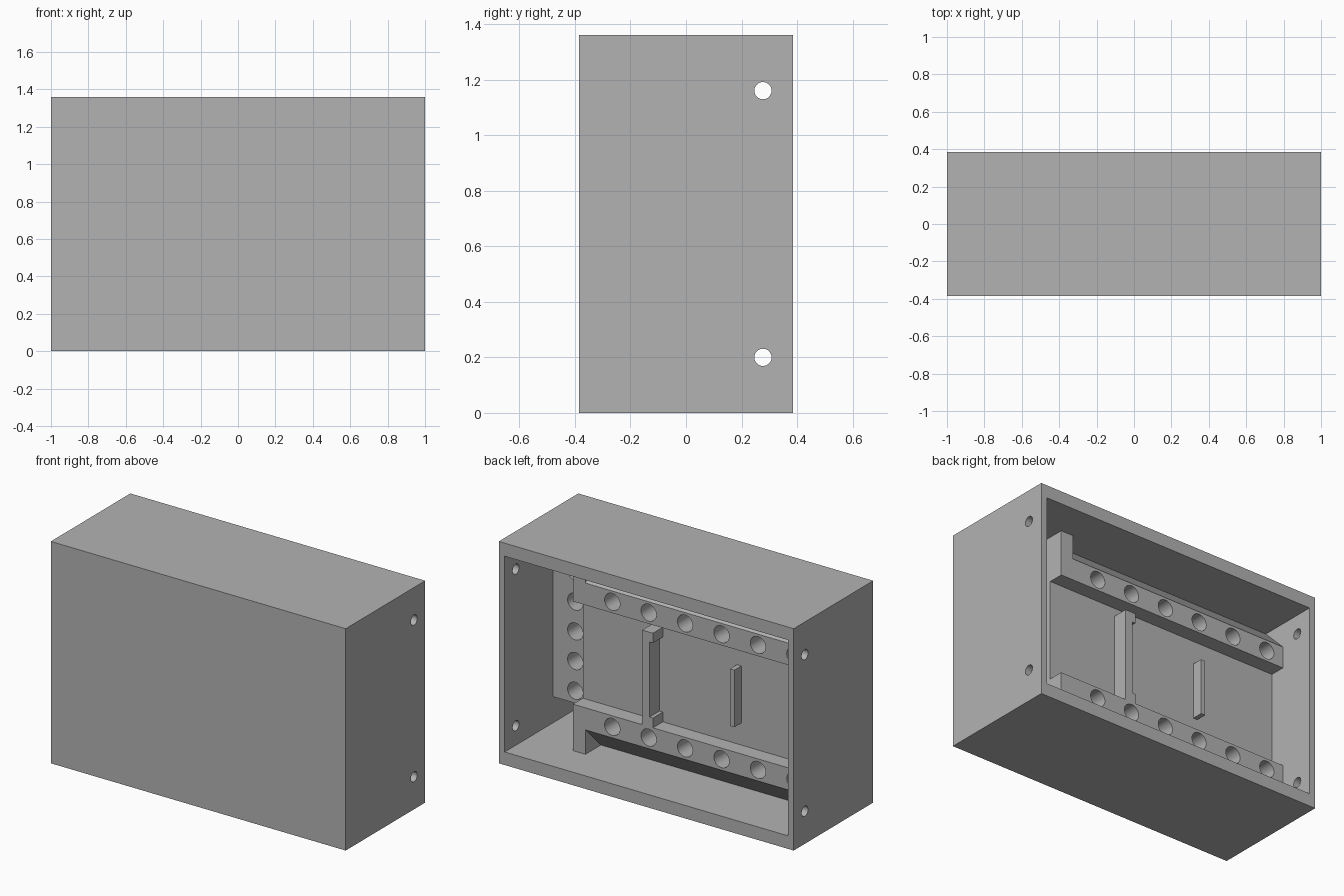
import bpy, bmesh, math
from mathutils import Matrix, Vector

if "Cube" in bpy.data.objects:
    bpy.data.objects.remove(bpy.data.objects["Cube"], do_unlink=True)

grey = bpy.data.materials.new("plain_grey")
grey.use_nodes = True
colour = (0.45, 0.45, 0.45, 1)
grey.diffuse_color = colour
grey.node_tree.nodes["Principled BSDF"].inputs["Base Color"].default_value = colour


def finish(name, bm):
    bmesh.ops.recalc_face_normals(bm, faces=bm.faces)
    mesh = bpy.data.meshes.new(name)
    bm.to_mesh(mesh)
    bm.free()
    mesh.materials.append(grey)
    obj = bpy.data.objects.new(name, mesh)
    bpy.context.collection.objects.link(obj)
    return obj


def box(name, x, y, z):
    bm = bmesh.new()
    size = Matrix.Diagonal((x[1] - x[0], y[1] - y[0], z[1] - z[0], 1))
    centre = Vector((sum(x), sum(y), sum(z))) / 2
    bmesh.ops.create_cube(bm, size=1, matrix=Matrix.Translation(centre) @ size)
    return finish(name, bm)


def prism(name, outline, axis, start, end):
    """Extrude a flat outline along x (outline in y, z) or y (outline in x, z)."""
    bm = bmesh.new()
    place = (lambda a, b: (start, a, b)) if axis == "x" else (lambda a, b: (a, start, b))
    face = bm.faces.new([bm.verts.new(place(a, b)) for a, b in outline])
    moved = bmesh.ops.extrude_face_region(bm, geom=[face])["geom"]
    step = (end - start, 0, 0) if axis == "x" else (0, end - start, 0)
    bmesh.ops.translate(bm, vec=step, verts=[v for v in moved if isinstance(v, bmesh.types.BMVert)])
    return finish(name, bm)


def rods(name, centres, radius, length, axis):
    bm = bmesh.new()
    turn = Matrix.Rotation(math.pi / 2, 4, "Y" if axis == "x" else "X")
    for c in centres:
        bmesh.ops.create_cone(bm, cap_ends=True, segments=32, radius1=radius, radius2=radius,
                              depth=length, matrix=Matrix.Translation(c) @ turn)
    return finish(name, bm)


def cut(obj, cutter):
    mod = obj.modifiers.new("cut", "BOOLEAN")
    mod.operation, mod.solver, mod.object = "DIFFERENCE", "EXACT", cutter
    bpy.ops.object.select_all(action="DESELECT")
    bpy.context.view_layer.objects.active = obj
    obj.select_set(True)
    bpy.ops.object.modifier_apply(modifier=mod.name)
    bpy.data.objects.remove(cutter, do_unlink=True)
    bpy.ops.object.shade_smooth_by_angle(angle=math.radians(30))


HEIGHT, MID = 1.36, 0.68
FRONT, PANEL, RAIL = -0.345, 0.057, 0.153   # depth of the inner surfaces

# Outer case, open at the back, with two screw holes in each side wall
case = box("case", (-1, 1), (-0.385, 0.385), (0, HEIGHT))
cut(case, box("cavity", (-0.96, 0.96), (FRONT, 0.5), (0.08, HEIGHT - 0.08)))
cut(case, rods("side_holes", [(0, 0.277, MID + s * 0.48) for s in (-1, 1)], 0.031, 2.4, "x"))

# Inner holder: recessed panel between two rails with sloped outer sides
lower = [(FRONT, 0.08), (0.003, 0.08), (RAIL, 0.23), (RAIL, 0.365), (PANEL, 0.365)]
upper = [(y, HEIGHT - z) for y, z in reversed(lower)]
holder = prism("holder", lower + upper, "x", -0.96, 0.66)
cut(holder, rods("rail_holes", [(0.393 - i * 0.247, RAIL, MID + s * 0.383)
                                for i in range(6) for s in (-1, 1)], 0.052, 0.4, "y"))

# End legs joining the rails to the floor and ceiling
for name, z in (("lower_leg", (0.08, 0.23)), ("upper_leg", (1.13, 1.28))):
    box(name, (0.575, 0.66), (0.0, RAIL), z)

# Deeper side strip with a column of holes
strip = box("side_strip", (0.66, 0.96), (FRONT, -0.084), (0.24, HEIGHT - 0.24))
cut(strip, rods("strip_holes", [(0.81, -0.084, MID + i * 0.182) for i in range(-2, 3)],
                0.052, 0.3, "y"))

# Bracket and small post that hold a board against the panel
bracket = [(0.19, 0.365), (0.117, 0.365), (0.117, 0.425), (0.14, 0.425),
           (0.14, 0.885), (0.117, 0.885), (0.117, 0.945), (0.19, 0.945)]
prism("board_bracket", bracket, "y", PANEL, RAIL)
box("board_post", (-0.415, -0.386), (PANEL, 0.125), (0.50, 0.85))
